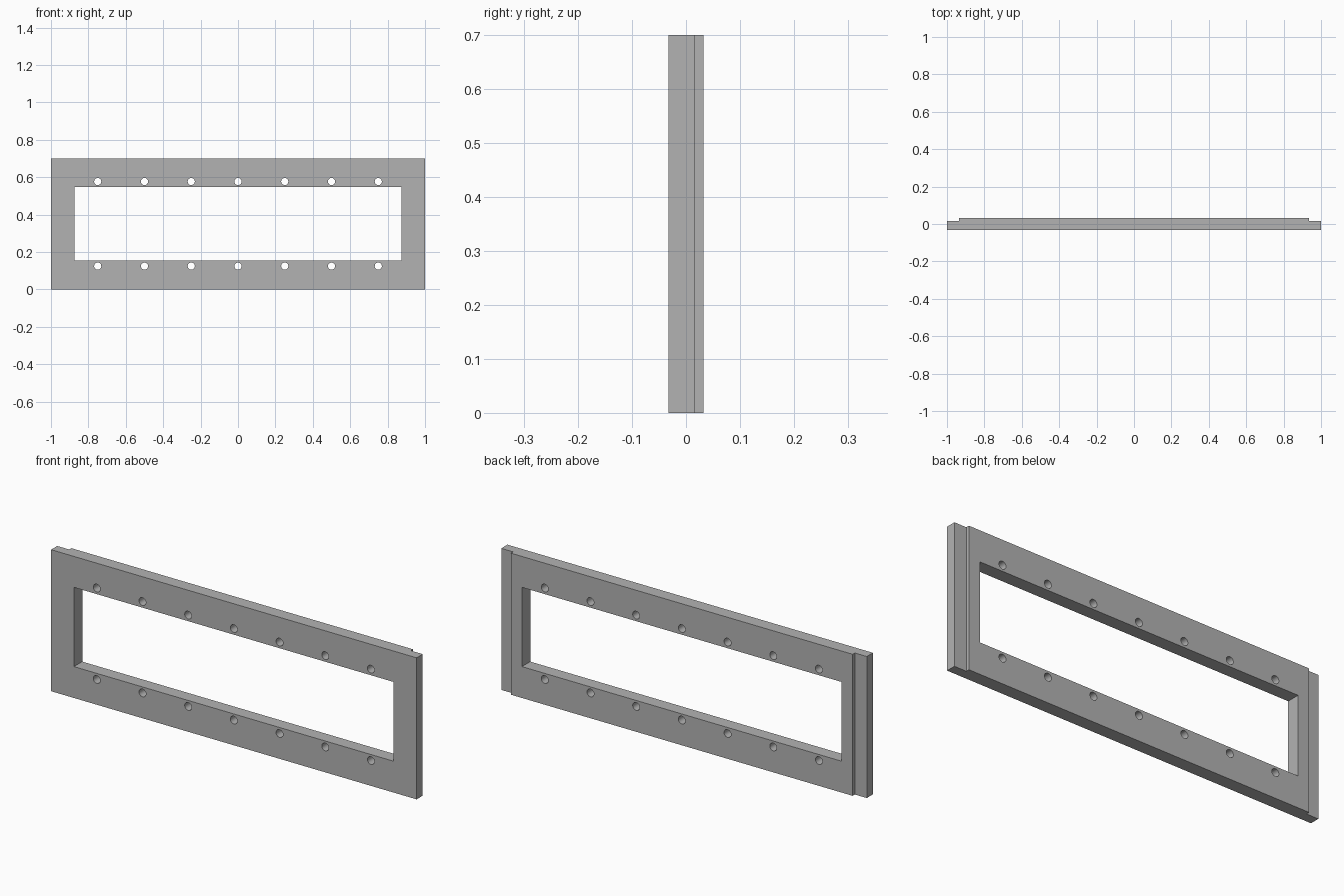
import bpy
import bmesh
from mathutils import Matrix

cube = bpy.data.objects.get("Cube")
if cube:
    bpy.data.objects.remove(cube, do_unlink=True)

HEIGHT = 0.70
FRONT, STEP, BACK = -0.0325, 0.0155, 0.0325
STEP_X = 0.935
OPEN_X, OPEN_LOW, OPEN_HIGH = 0.875, 0.155, 0.547
HOLE_RADIUS = 0.019

grey = bpy.data.materials.new("plain grey")
grey.use_nodes = True
colour = (0.45, 0.45, 0.45, 1)
grey.diffuse_color = colour
grey.node_tree.nodes["Principled BSDF"].inputs["Base Color"].default_value = colour


def make_object(name, bm):
    bmesh.ops.recalc_face_normals(bm, faces=bm.faces)
    mesh = bpy.data.meshes.new(name)
    bm.to_mesh(mesh)
    bm.free()
    mesh.materials.append(grey)
    obj = bpy.data.objects.new(name, mesh)
    bpy.context.collection.objects.link(obj)
    return obj


# Panel: stepped plan profile extruded upward
half = [(1, FRONT), (1, STEP), (STEP_X, STEP), (STEP_X, BACK)]
outline = half + [(-x, y) for x, y in reversed(half)]
bm = bmesh.new()
base = bm.faces.new([bm.verts.new((x, y, 0)) for x, y in outline])
top = bmesh.ops.extrude_face_region(bm, geom=[base])["geom"]
bmesh.ops.translate(bm, vec=(0, 0, HEIGHT),
                    verts=[g for g in top if isinstance(g, bmesh.types.BMVert)])
frame = make_object("window_frame", bm)

# Cutter for the opening and the two rows of bolt holes
bm = bmesh.new()
middle = (OPEN_LOW + OPEN_HIGH) / 2
bmesh.ops.create_cube(bm, size=1, matrix=Matrix.Translation((0, 0, middle))
                      @ Matrix.Diagonal((2 * OPEN_X, 0.2, OPEN_HIGH - OPEN_LOW, 1)))
for z in (0.125, 0.577):
    for i in range(-3, 4):
        bmesh.ops.create_cone(bm, cap_ends=True, segments=32, depth=0.2,
                              radius1=HOLE_RADIUS, radius2=HOLE_RADIUS,
                              matrix=Matrix.Translation((i * 0.25, 0, z))
                              @ Matrix.Rotation(1.5707963, 4, "X"))
cutter = make_object("hole_cutter", bm)
cutter.hide_render = True

# Cut, then drop the cutter
cut = frame.modifiers.new("openings", "BOOLEAN")
cut.operation = "DIFFERENCE"
cut.solver = "EXACT"
cut.object = cutter
bpy.ops.object.select_all(action="DESELECT")
frame.select_set(True)
bpy.context.view_layer.objects.active = frame
bpy.ops.object.modifier_apply(modifier=cut.name)
bpy.data.objects.remove(cutter, do_unlink=True)
bpy.ops.object.shade_smooth_by_angle(angle=0.52)
